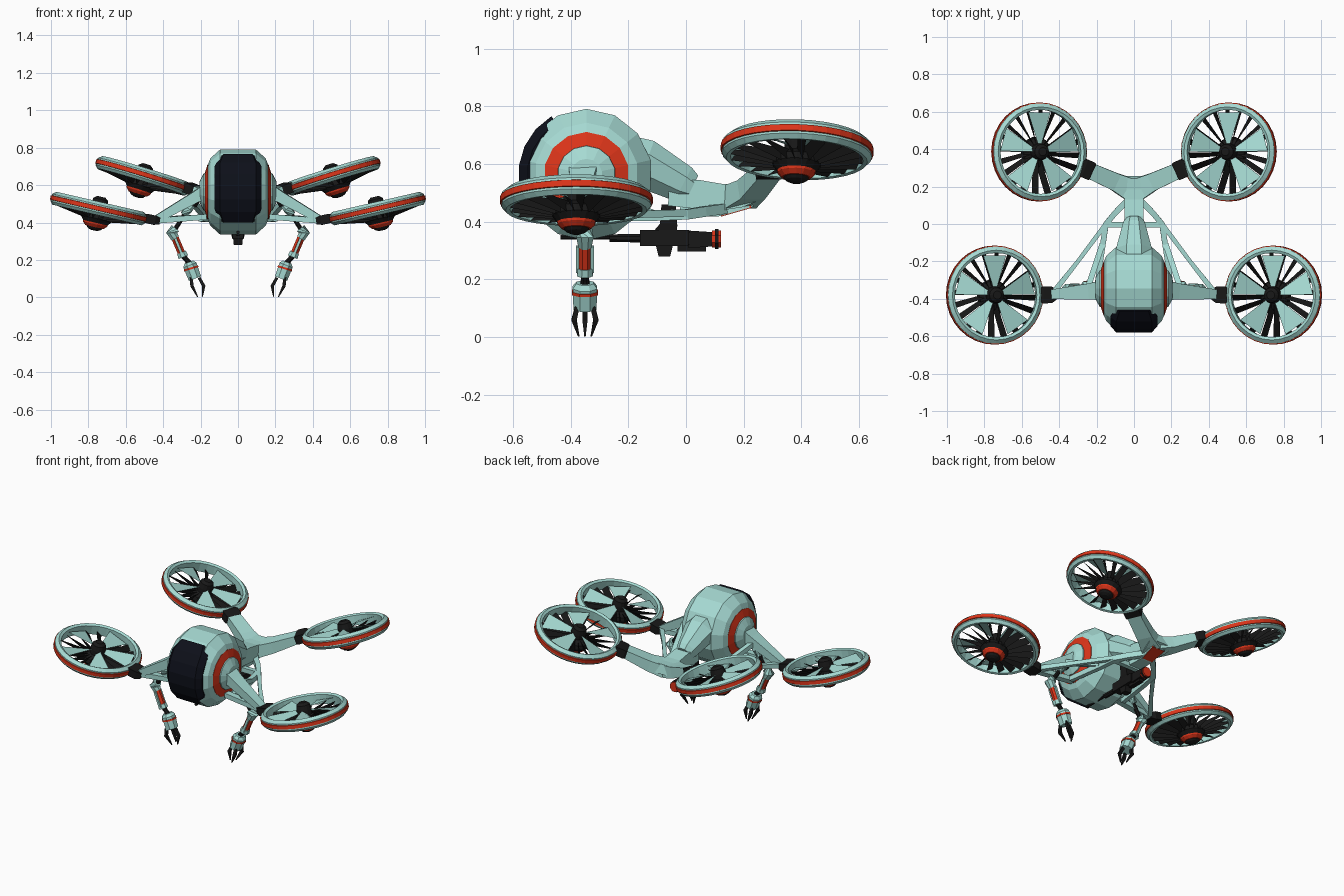
import bpy, bmesh
from math import sin, cos, pi, radians
from mathutils import Vector, Matrix


def material(name, rgb):
    m = bpy.data.materials.new(name)
    m.diffuse_color = (*rgb, 1)
    return m


TEAL = material("teal_paint", (0.38, 0.70, 0.65))
RED = material("red_trim", (0.72, 0.035, 0.01))
BLACK = material("black_metal", (0.009, 0.009, 0.009))
GLASS = material("dark_glass", (0.004, 0.005, 0.010))


def finish(name, bm, mat, mirror=False):
    bmesh.ops.recalc_face_normals(bm, faces=bm.faces)
    me = bpy.data.meshes.new(name)
    bm.to_mesh(me)
    bm.free()
    me.materials.append(mat)
    ob = bpy.data.objects.new(name, me)
    bpy.context.collection.objects.link(ob)
    if mirror:
        ob.modifiers.new("mirror", 'MIRROR')
    return ob


def loft(bm, rings, loop=False):
    rv = [[bm.verts.new(p) for p in r] for r in rings]
    n = len(rv[0])
    for a, b in zip(rv, rv[1:] + rv[:1] if loop else rv[1:]):
        for i in range(n):
            j = (i + 1) % n
            bm.faces.new((a[i], a[j], b[j], b[i]))
    if not loop:
        bm.faces.new(rv[0])
        bm.faces.new(rv[-1])


def lathe(name, prof, n, M, mat, mirror=True, loop=False, phase=0.0):
    bm = bmesh.new()
    loft(bm, [[M @ Vector((r * cos(2 * pi * (i + phase) / n), r * sin(2 * pi * (i + phase) / n), z))
               for i in range(n)] for r, z in prof], loop)
    return finish(name, bm, mat, mirror)


def beam(name, secs, mat, mirror=True, n=4):
    """Sweep an n-sided section along points; secs = (x, y, z, width, height)."""
    bm = bmesh.new()
    P = [Vector(s[:3]) for s in secs]
    rings = []
    for i, s in enumerate(secs):
        t = (P[min(i + 1, len(P) - 1)] - P[max(i - 1, 0)]).normalized()
        ref = Vector((0, 1, 0)) if abs(t.z) > 0.8 else Vector((0, 0, 1))
        u = t.cross(ref).normalized()
        v = u.cross(t)
        k = 0.5 / cos(pi / n)
        rings.append([P[i] + u * s[3] * k * cos(2 * pi * (j + .5) / n) + v * s[4] * k * sin(2 * pi * (j + .5) / n)
                      for j in range(n)])
    loft(bm, rings)
    return finish(name, bm, mat, mirror)


# Ducted rotors
def rotor(tag, c, tilt, pitch):
    M = Matrix.Translation(c) @ Matrix.Rotation(radians(pitch), 4, 'X') @ Matrix.Rotation(radians(-tilt), 4, 'Y')
    lathe(tag + "_duct", [(.225, .028), (.24, .036), (.26, .02), (.26, -.02), (.245, -.036), (.23, -.034)],
          32, M, TEAL, loop=True)
    lathe(tag + "_duct_stripe", [(.255, .014), (.265, .011), (.265, -.011), (.255, -.014)], 32, M, RED, loop=True)
    lathe(tag + "_hub", [(.022, .064), (.04, .05), (.046, .02), (.046, -.01), (.078, -.03), (.085, -.055), (.062, -.085)],
          14, M, BLACK)
    lathe(tag + "_hub_band", [(.068, -.078), (.066, -.086), (.05, -.102), (.04, -.102)], 14, M, RED)
    lathe(tag + "_hub_tip", [(.046, -.1), (.036, -.112), (.018, -.12)], 14, M, BLACK)

    def pt(r, a, z):
        return M @ Vector((r * cos(a), r * sin(a), z))
    bm = bmesh.new()
    for i in range(5):
        a = 2 * pi * i / 5 + .31
        bm.faces.new([bm.verts.new(pt(*q)) for q in ((.04, a - .3, .022), (.222, a - .3, .016),
                                                     (.222, a + .3, -.006), (.04, a + .3, .002))])
    finish(tag + "_blades", bm, TEAL, True)
    bm = bmesh.new()
    for i in range(20):
        a = 2 * pi * i / 20
        bm.faces.new([bm.verts.new(pt(*q)) for q in ((.045, a, -.012), (.23, a, -.008),
                                                     (.232, a + .13, -.034), (.078, a + .25, -.06))])
    finish(tag + "_stator_vanes", bm, BLACK, True)


rotor("front_rotor", (.745, -.38, .475), 13, 0)
rotor("rear_rotor", (.507, .385, .65), 17, -2)

# Faceted pod, lathed around the x axis
X = Matrix.Translation((0, -.345, .563)) @ Matrix.Rotation(pi / 2, 4, 'Y')
lathe("cabin", [(.145, -.162), (.18, -.148), (.228, -.095), (.228, .095), (.18, .148), (.145, .162)],
      14, X, TEAL, mirror=False, phase=0)
lathe("side_ring", [(.148, .15), (.148, .163), (.1, .178), (.1, .15)], 14, X, RED, loop=True)
lathe("side_cap", [(.103, .16), (.1, .184), (.055, .207)], 14, X, TEAL)

# Wraparound window on the front
bm = bmesh.new()
rings = []
for i in range(7):
    a = radians(-44 + i * 17.2)
    e = .018 if i in (0, 6) else 0
    rings.append([Vector((x, -.345 - r * cos(a), .563 + r * sin(a))) for x, r in
                  ((-.125 + e, .18), (-.125 + e, .205), (-.095 + e, .236), (.095 - e, .236),
                   (.125 - e, .205), (.125 - e, .18))])
loft(bm, rings)
finish("window", bm, GLASS)

# Spine and forked tail
beam("rear_cowl", [(0, -.2, .60, .2, .2), (0, -.14, .60, .19, .17), (0, -.01, .53, .12, .13), (0, .02, .515, .1, .1)],
     TEAL, False, 8)
beam("spine", [(0, -.06, .50, .10, .09), (0, .04, .495, .10, .10), (0, .13, .485, .10, .09), (0, .19, .49, .14, .08),
               (0, .25, .505, .17, .06)], TEAL, False)
beam("tail_arm", [(.02, .185, .485, .12, .08), (.1, .225, .51, .095, .07), (.24, .287, .575, .085, .05)], TEAL)
beam("tail_coupling", [(.22, .278, .568, .08, .045), (.235, .285, .573, .1, .055), (.27, .3, .588, .1, .055),
                       (.30, .31, .595, .07, .04)], BLACK)
beam("tail_red_plate", [(0, .12, .425, .07, .015), (0, .225, .455, .09, .015)], RED, False)
beam("tail_keel", [(0, -.02, .435, .09, .03), (0, .11, .438, .08, .04), (0, .23, .467, .09, .03)], TEAL, False)

# Side frame and struts
beam("cross_bar", [(-.155, -.005, .425, .03, .03), (.155, -.005, .425, .03, .03)], TEAL, False)
beam("frame_rail", [(.03, .13, .445, .035, .035), (.1, .06, .435, .03, .035), (.15, 0, .425, .03, .035),
                    (.168, -.12, .42, .03, .035), (.2, -.34, .42, .025, .03)], TEAL)
beam("long_strut", [(.15, .0, .43, .025, .025), (.3, -.2, .425, .022, .025), (.43, -.365, .415, .03, .03)], TEAL)
beam("inner_strut", [(.17, -.11, .425, .03, .025), (.25, -.35, .52, .03, .03)], TEAL)
beam("front_arm", [(.17, -.355, .565, .1, .08), (.23, -.36, .535, .085, .06), (.44, -.376, .415, .05, .04)], TEAL)
beam("lower_brace", [(.17, -.36, .43, .04, .03), (.43, -.376, .41, .04, .03)], TEAL)
beam("front_coupling", [(.42, -.376, .408, .06, .035), (.445, -.378, .412, .09, .05), (.49, -.38, .422, .09, .05),
                        (.51, -.38, .427, .07, .04)], BLACK)

# Grabber arms
Y = -.35
beam("shoulder_joint", [(.22, Y, .54, .05, .05), (.245, Y, .49, .05, .05)], BLACK, n=8)
beam("upper_arm", [(.24, Y, .505, .04, .04), (.265, Y, .475, .05, .05), (.29, Y, .44, .04, .04)], TEAL, n=8)
beam("upper_link", [(.285, Y, .445, .024, .024), (.345, Y, .35, .024, .024)], BLACK, n=8)
beam("elbow", [(.335, Y, .37, .05, .05), (.355, Y, .345, .06, .06), (.335, Y, .315, .045, .045)], TEAL, n=8)
beam("forearm", [(.34, Y, .325, .04, .04), (.297, Y, .225, .04, .04)], RED, n=8)
beam("forearm_collar", [(.302, Y, .24, .05, .05), (.292, Y, .215, .055, .055)], TEAL, n=8)
for k, y in enumerate((-.375, -.325)):
    beam("forearm_rail_%d" % k, [(.335, y, .315, .014, .012), (.298, y, .225, .014, .012)], TEAL)
beam("wrist", [(.292, Y, .22, .03, .03), (.275, Y, .2, .026, .026), (.255, Y, .175, .035, .035)], BLACK, n=8)
beam("hand", [(.263, Y, .188, .05, .06), (.257, Y, .172, .075, .085), (.23, Y, .1, .07, .08)], TEAL, n=8)
beam("hand_band", [(.252, Y, .16, .08, .09), (.249, Y, .15, .08, .09)], RED, n=8)
for k, (dx, dy) in enumerate(((-.024, 0), (.018, .027), (.018, -.027))):
    beam("claw_%d" % k, [(.232 + dx, Y + dy, .105, .016, .016), (.219 + dx * 1.5, Y + dy * 1.4, .06, .018, .018),
                         (.205 + dx * .6, Y + dy * .8, .003, .005, .005)], BLACK)

# Underslung gun, built along y
G = .343
beam("gun_muzzle", [(0, -.435, G + .003, .016, .016), (0, -.25, G + .003, .016, .016)], BLACK, False, 8)
beam("gun_barrel", [(0, -.265, G, .03, .026), (0, -.15, G, .034, .03)], BLACK, False, 8)
beam("gun_receiver", [(0, -.16, G, .06, .055), (0, .01, G, .065, .055), (0, .01, G - .004, .05, .06),
                      (0, .09, G - .004, .05, .05)], BLACK, False)
beam("gun_lower_tube", [(0, -.03, .307, .03, .02), (0, .07, .307, .03, .02)], BLACK, False)
beam("gun_magazine", [(0, -.075, .32, .05, .06), (0, -.075, .28, .045, .04)], BLACK, False)
beam("gun_mount", [(0, -.06, .46, .07, .05), (0, -.06, .39, .06, .06), (0, -.07, .36, .05, .08)], BLACK, False)
beam("gun_end_cap", [(0, .09, G - .003, .06, .06), (0, .122, G - .003, .06, .06)], RED, False, 8)
beam("gun_end_ring", [(0, .1, G - .003, .068, .068), (0, .112, G - .003, .068, .068)], BLACK, False, 8)
